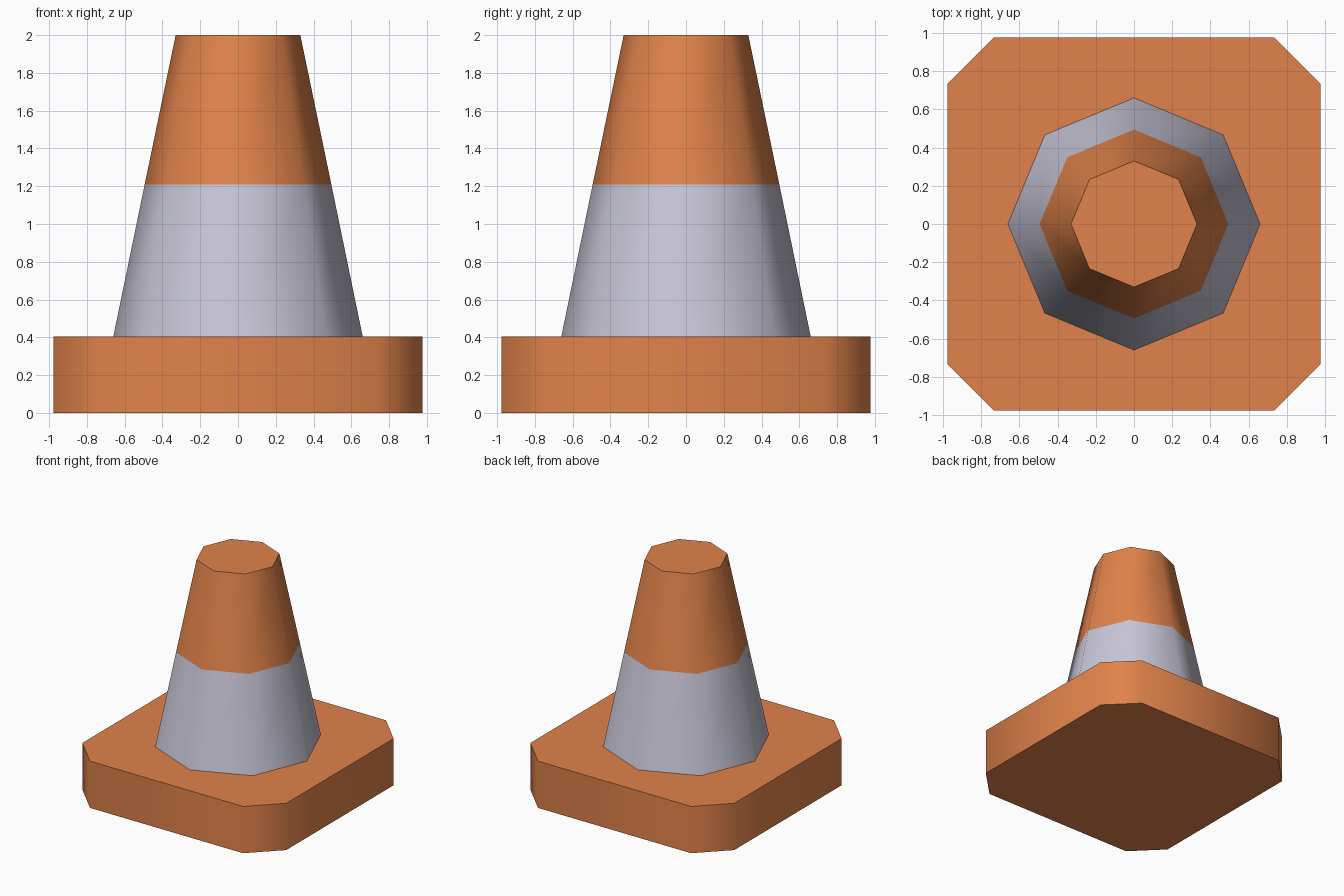
import bpy, bmesh, math

if "Cube" in bpy.data.objects:
    bpy.data.objects.remove(bpy.data.objects["Cube"])


def material(name, rgb):
    m = bpy.data.materials.new(name)
    m.diffuse_color = (*rgb, 1.0)
    m.use_nodes = True
    m.node_tree.nodes["Principled BSDF"].inputs["Base Color"].default_value = m.diffuse_color
    return m


orange = material("orange", (0.75, 0.225, 0.069))
grey = material("light grey", (0.58, 0.57, 0.68))


def loft(name, rings, mats, band_mats, cap_bottom):
    """Stack of matching rings joined by side faces, smooth sides and sharp caps."""
    bm = bmesh.new()
    loops = [[bm.verts.new(p) for p in ring] for ring in rings]
    n = len(loops[0])
    for lower, upper, index in zip(loops, loops[1:], band_mats):
        for i in range(n):
            j = (i + 1) % n
            f = bm.faces.new((lower[i], lower[j], upper[j], upper[i]))
            f.material_index = index
    bm.faces.new(loops[-1])
    if cap_bottom:
        bm.faces.new(loops[0][::-1])
    bm.normal_update()
    for f in bm.faces:
        f.smooth = True
    for e in bm.edges:
        e.smooth = e.calc_face_angle(0) < math.radians(60)
    me = bpy.data.meshes.new(name)
    bm.to_mesh(me)
    bm.free()
    for m in mats:
        me.materials.append(m)
    ob = bpy.data.objects.new(name, me)
    bpy.context.collection.objects.link(ob)
    return ob


# Square base with chamfered corners
S, C, H = 0.977, 0.734, 0.405
outline = [(S, -C), (S, C), (C, S), (-C, S), (-S, C), (-S, -C), (-C, -S), (C, -S)]
loft("base", [[(x, y, z) for x, y in outline] for z in (0, H)], [orange], [0], True)


# Eight-sided tapered cone: grey band below, orange top
def octagon(r, z):
    return [(r * math.cos(i * math.pi / 4), r * math.sin(i * math.pi / 4), z)
            for i in range(8)]


loft("cone", [octagon(0.66, H), octagon(0.494, 1.21), octagon(0.33, 2.0)],
     [orange, grey], [1, 0], False)
